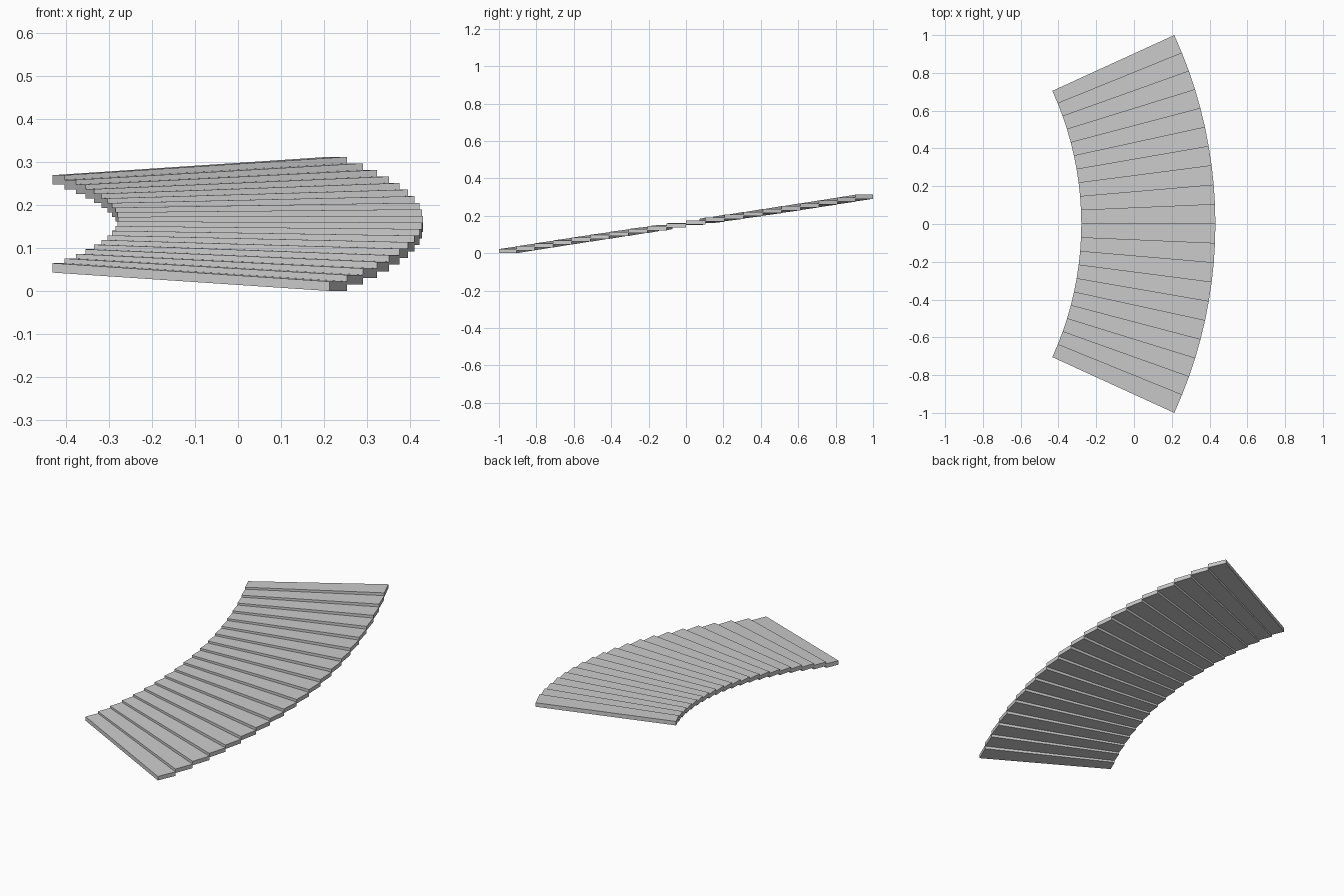
import bpy
from math import sin, cos, radians

if "Cube" in bpy.data.objects:
    bpy.data.objects.remove(bpy.data.objects["Cube"])

COUNT = 20                 # wedge-shaped treads
HALF = radians(24.57)      # half of the swept angle
R_OUT, R_IN = 2.405, 1.695
CX = -1.974                # arc centre on x
THICK = 0.022
RISE = 0.2905              # outer rise from first to last tread
MID = RISE / 2


def tread(i):
    a0 = -HALF + 2 * HALF * i / COUNT
    a1 = -HALF + 2 * HALF * (i + 1) / COUNT
    t = 2 * i / (COUNT - 1) - 1            # -1 lowest, +1 highest
    z_out = MID + MID * t
    z_in = MID + MID * t * R_IN / R_OUT    # inner end rises less
    plan = [(R_IN, a0, z_in), (R_OUT, a0, z_out),
            (R_OUT, a1, z_out), (R_IN, a1, z_in)]
    verts = [(CX + r * cos(a), r * sin(a), z + dz)
             for dz in (0, THICK) for r, a, z in plan]
    faces = [(3, 2, 1, 0), (4, 5, 6, 7)]
    faces += [(k, (k + 1) % 4, (k + 1) % 4 + 4, k + 4) for k in range(4)]
    name = f"tread_{i + 1:02d}"
    mesh = bpy.data.meshes.new(name)
    mesh.from_pydata(verts, [], faces)
    bpy.context.collection.objects.link(bpy.data.objects.new(name, mesh))


# Curved ramp of stepped treads
for i in range(COUNT):
    tread(i)
